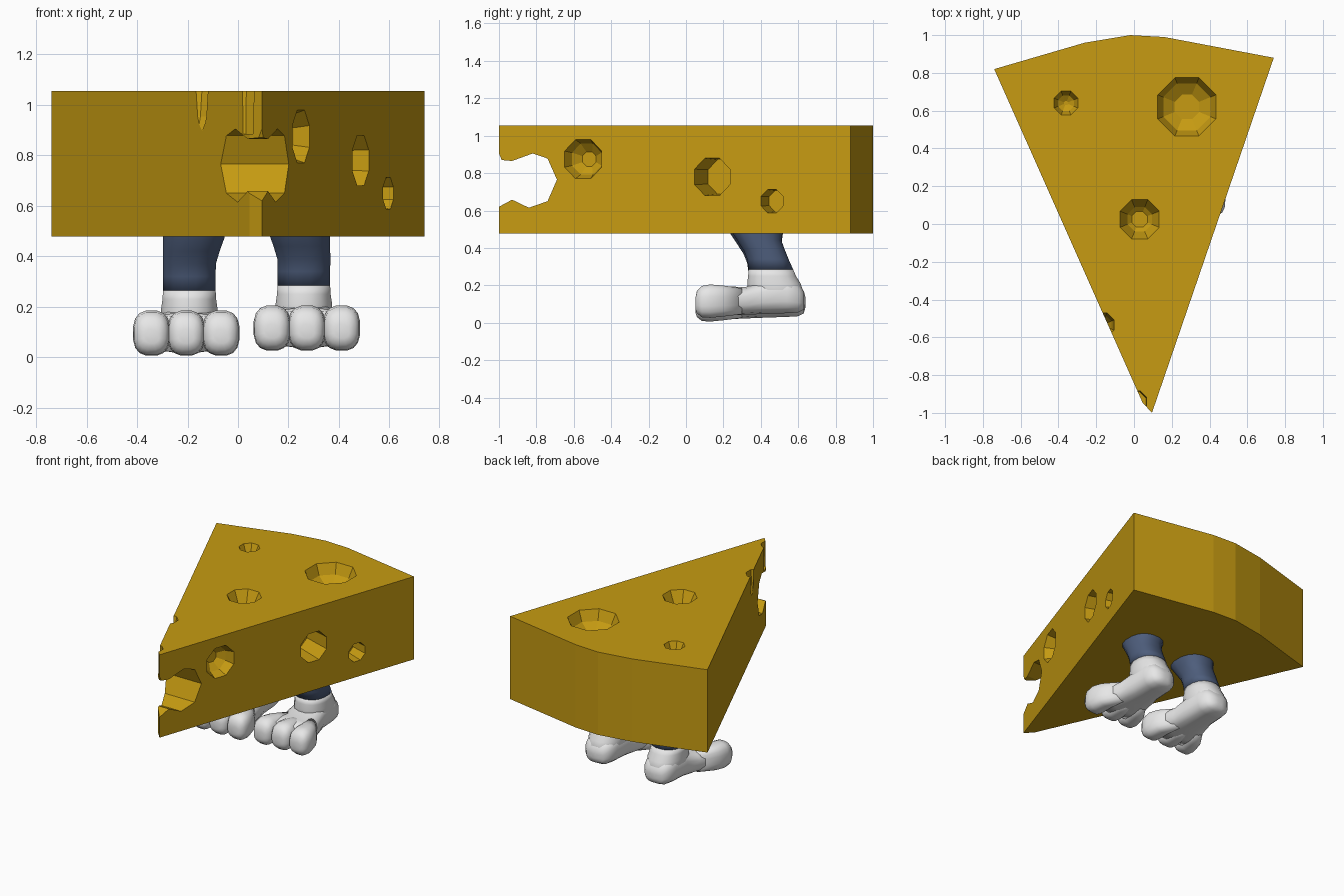
import bpy, bmesh, math
from mathutils import Vector

if "Cube" in bpy.data.objects:
    bpy.data.objects.remove(bpy.data.objects["Cube"])


def material(name, rgb):
    m = bpy.data.materials.new(name)
    m.diffuse_color = (*rgb, 1)
    m.use_nodes = True
    m.node_tree.nodes["Principled BSDF"].inputs["Base Color"].default_value = m.diffuse_color
    return m


CHEESE = material("cheese yellow", (0.57, 0.33, 0.006))
WHITE = material("foot white", (0.8, 0.8, 0.8))
NAVY = material("trouser blue", (0.075, 0.11, 0.2))


def loft(name, rings, mat, smooth=False):
    """Skin a list of equal-length point rings and cap both ends."""
    bm = bmesh.new()
    vr = [[bm.verts.new(p) for p in ring] for ring in rings]
    n = len(vr[0])
    for a, b in zip(vr, vr[1:]):
        for i in range(n):
            bm.faces.new((a[i], a[(i + 1) % n], b[(i + 1) % n], b[i]))
    bm.faces.new(vr[0])
    bm.faces.new(vr[-1])
    bmesh.ops.recalc_face_normals(bm, faces=bm.faces)
    me = bpy.data.meshes.new(name)
    bm.to_mesh(me)
    bm.free()
    me.materials.append(mat)
    ob = bpy.data.objects.new(name, me)
    bpy.context.collection.objects.link(ob)
    if smooth:
        for f in me.polygons:
            f.use_smooth = True
    return ob


def oval(n, power=1.0):
    """Unit rounded-square outline; a lower power is boxier."""
    for i in range(n):
        t = 2 * math.pi * (i + 0.5) / n
        c, s = math.cos(t), math.sin(t)
        yield math.copysign(abs(c) ** power, c), math.copysign(abs(s) ** power, s)


def hole(centre, inward, profile):
    """Eight-sided cutter; profile is (radius, depth) pairs from the surface in."""
    q = Vector(inward).to_track_quat('Z', 'Y')
    profile = [(profile[0][0], -0.04)] + profile
    rings = [[Vector(centre) + q @ Vector((r * u, r * v, d)) for u, v in oval(8)]
             for r, d in profile]
    return loft("hole_cutter", rings, CHEESE)


# Cheese wedge
BOTTOM, TOP = 0.478, 1.055
outline = [(-0.74, 0.82), (-0.26, 0.96), (-0.02, 1.0), (0.16, 0.99),
           (0.74, 0.88), (0.095, -1.0), (0.045, -0.945)]
wedge = loft("cheese_wedge", [[(x, y, z) for x, y in outline] for z in (BOTTOM, TOP)], CHEESE)

# Holes in the top
cutters = [
    hole((-0.36, 0.64, TOP), (0, 0, -1), [(0.068, 0), (0.045, 0.05), (0.012, 0.07)]),
    hole((0.28, 0.62, TOP), (0, 0, -1), [(0.167, 0), (0.135, 0.07), (0.07, 0.11)]),
    hole((0.03, 0.025, TOP), (0, 0, -1), [(0.112, 0), (0.07, 0.08), (0.045, 0.10)]),
    # Nicks along the left top edge
    hole((-0.17, -0.535, TOP), (0, 0, -1), [(0.07, 0), (0.055, 0.1), (0.02, 0.18)]),
    hole((0.01, -0.94, TOP), (0, 0, -1), [(0.06, 0), (0.055, 0.17)]),
]


# Holes in the right face
def side_hole(y, z, profile):
    x = 0.095 + (y + 1.0) * 0.343
    return hole((x, y, z), (-0.946, 0.325, 0), profile)


cutters += [
    side_hole(-0.55, 0.875, [(0.113, 0), (0.09, 0.06), (0.042, 0.10)]),
    side_hole(0.14, 0.78, [(0.108, 0), (0.1, 0.2)]),
    side_hole(0.46, 0.65, [(0.067, 0), (0.062, 0.12)]),
]

# Bite through the thin end
bite = [(-1.1, 0.62), (-1.0, 0.62), (-0.93, 0.658), (-0.84, 0.615), (-0.74, 0.65),
        (-0.69, 0.765), (-0.74, 0.878), (-0.82, 0.905), (-0.93, 0.865),
        (-0.985, 0.87), (-1.0, 0.905), (-1.1, 0.905)]
cutters.append(loft("bite_cutter", [[(x, y, z) for y, z in bite] for x in (-0.5, 0.6)], CHEESE))

bpy.context.view_layer.objects.active = wedge
for c in cutters:
    mod = wedge.modifiers.new("cut", 'BOOLEAN')
    mod.operation, mod.solver, mod.object = 'DIFFERENCE', 'EXACT', c
    bpy.ops.object.modifier_apply(modifier=mod.name)
    bpy.data.objects.remove(c)


# Feet and legs, mirrored
def along_y(name, cx, dz, sections, power, mat):
    """Sections are (y, x offset, half width, bottom z, top z)."""
    rings = [[(cx + ox + w * u, y, dz + (lo + hi) / 2 + (hi - lo) / 2 * v)
              for u, v in oval(16, power)] for y, ox, w, lo, hi in sections]
    return loft(name, rings, mat, True)


def along_z(name, cx, dz, sections, mat):
    """Sections are (z, x offset, half width, front y, back y)."""
    rings = [[(cx + ox + w * u, (f + b) / 2 + (b - f) / 2 * v, dz + z)
              for u, v in oval(16, 0.85)] for z, ox, w, f, b in sections]
    return loft(name, rings, mat, True)


for side, cx, s, dz in (("left", -0.205, 1, 0.0), ("right", 0.273, -1, 0.02)):
    # Foot body, from the ball of the foot to the heel
    along_y(side + "_foot", cx, dz, [
        (0.14, 0, 0.17, 0.02, 0.165), (0.22, 0, 0.165, 0.018, 0.175),
        (0.32, s * 0.008, 0.135, 0.022, 0.172), (0.42, s * 0.012, 0.115, 0.026, 0.21),
        (0.54, s * 0.012, 0.112, 0.03, 0.22), (0.60, s * 0.012, 0.095, 0.034, 0.19),
        (0.63, s * 0.012, 0.065, 0.05, 0.15), (0.638, s * 0.012, 0.02, 0.08, 0.12)], 0.7, WHITE)
    # Three chunky toes
    for i, name in ((-1, "outer"), (0, "middle"), (1, "inner")):
        o = s * i * 0.138
        along_y(f"{side}_{name}_toe", cx, dz, [
            (0.05, o, 0.03, 0.055, 0.11), (0.058, o, 0.055, 0.03, 0.15),
            (0.085, o, 0.07, 0.008, 0.178), (0.13, o, 0.074, 0.005, 0.186),
            (0.20, o * 0.93, 0.066, 0.012, 0.18), (0.30, o * 0.6, 0.045, 0.025, 0.165)],
            0.75, WHITE)
    # Ankle
    along_z(side + "_ankle", cx, dz, [
        (0.06, s * 0.012, 0.09, 0.40, 0.60), (0.13, s * 0.012, 0.112, 0.33, 0.636),
        (0.19, s * 0.012, 0.114, 0.325, 0.615), (0.23, s * 0.012, 0.108, 0.33, 0.59),
        (0.265, s * 0.012, 0.106, 0.333, 0.575)], WHITE)
    # Trouser leg
    along_z(side + "_trouser_leg", cx, dz, [
        (0.265, s * 0.012, 0.106, 0.333, 0.575), (0.32, s * 0.012, 0.106, 0.325, 0.55),
        (0.37, s * 0.012, 0.107, 0.305, 0.53), (0.42, s * 0.02, 0.114, 0.272, 0.512),
        (0.475, s * 0.03, 0.124, 0.235, 0.52), (0.50, s * 0.032, 0.126, 0.225, 0.525)], NAVY)
